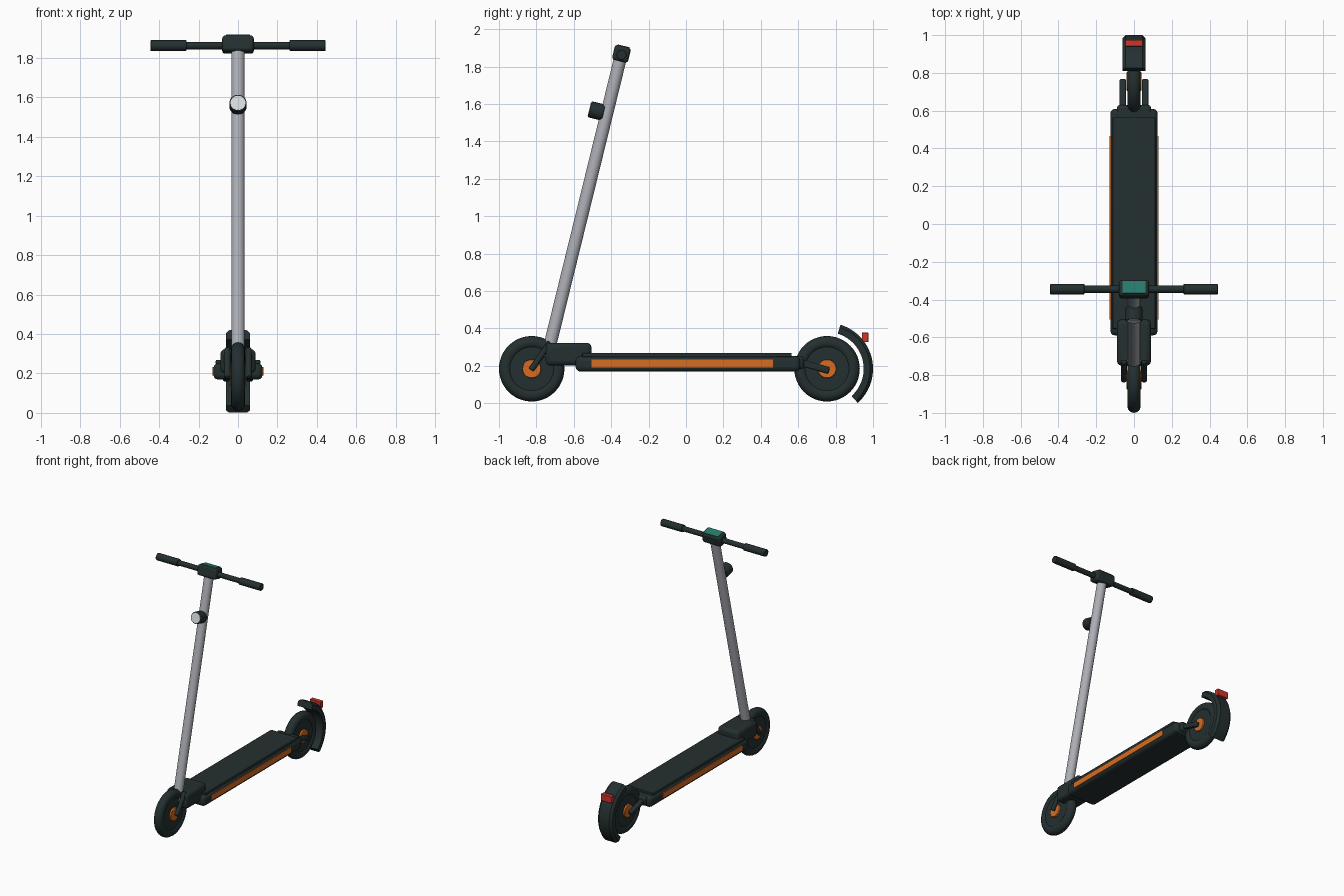
import bpy, bmesh, math
from mathutils import Vector, Matrix

cube = bpy.data.objects.get("Cube")
if cube:
    bpy.data.objects.remove(cube, do_unlink=True)


def material(name, rgb):
    m = bpy.data.materials.new(name)
    m.use_nodes = True
    color = (*rgb, 1)
    m.diffuse_color = color
    bsdf = next(n for n in m.node_tree.nodes if n.type == 'BSDF_PRINCIPLED')
    bsdf.inputs["Base Color"].default_value = color
    return m


DARK = material("charcoal", (0.018, 0.029, 0.029))
ORANGE = material("orange", (0.68, 0.15, 0.016))
SILVER = material("silver", (0.42, 0.43, 0.47))
LENS = material("lens white", (0.68, 0.72, 0.74))
GREEN = material("screen green", (0.02, 0.20, 0.15))
RED = material("red", (0.62, 0.035, 0.025))


def finish(name, bm, mat, bevel=0, segments=2):
    bmesh.ops.recalc_face_normals(bm, faces=bm.faces)
    mesh = bpy.data.meshes.new(name)
    bm.to_mesh(mesh)
    bm.free()
    mesh.materials.append(mat)
    obj = bpy.data.objects.new(name, mesh)
    bpy.context.collection.objects.link(obj)
    if bevel:
        mod = obj.modifiers.new("Bevel", 'BEVEL')
        mod.width, mod.segments = bevel, segments
        mod.limit_method, mod.angle_limit = 'ANGLE', math.radians(40)
    bpy.ops.object.select_all(action='DESELECT')
    obj.select_set(True)
    bpy.context.view_layer.objects.active = obj
    bpy.ops.object.shade_smooth_by_angle(angle=math.radians(35))
    return obj


def box(name, center, size, mat, bevel=0, tilt=0.0, segments=2):
    bm = bmesh.new()
    bmesh.ops.create_cube(bm, size=1)
    bmesh.ops.scale(bm, vec=size, verts=bm.verts)
    bmesh.ops.transform(bm, verts=bm.verts, matrix=Matrix.Translation(center)
                        @ Matrix.Rotation(tilt, 4, 'X'))
    return finish(name, bm, mat, bevel, segments)


def rod(name, a, b, radius, mat, bevel=0, sides=32):
    a, b = Vector(a), Vector(b)
    bm = bmesh.new()
    bmesh.ops.create_cone(bm, cap_ends=True, segments=sides, radius1=radius,
                          radius2=radius, depth=(b - a).length)
    turn = (b - a).to_track_quat('Z', 'Y').to_matrix().to_4x4()
    bmesh.ops.transform(bm, verts=bm.verts, matrix=Matrix.Translation((a + b) / 2) @ turn)
    return finish(name, bm, mat, bevel)


def tyre(name, center, major, minor):
    bm = bmesh.new()
    ring = [bm.verts.new((minor * math.cos(t), 0, major + minor * math.sin(t)))
            for t in (math.tau * i / 16 for i in range(16))]
    edges = [bm.edges.new((ring[i - 1], ring[i])) for i in range(16)]
    bmesh.ops.spin(bm, geom=ring + edges, cent=(0, 0, 0), axis=(1, 0, 0),
                   angle=math.tau, steps=48, use_merge=True)
    bmesh.ops.remove_doubles(bm, verts=bm.verts, dist=1e-5)
    bmesh.ops.translate(bm, verts=bm.verts, vec=center)
    return finish(name, bm, DARK)


# Wheels: tyre, rim disc and orange hub
WHEEL_Z = 0.184
FRONT, REAR = -0.825, 0.754
for label, y in (("front", FRONT), ("rear", REAR)):
    tyre(label + "_tyre", (0, y, WHEEL_Z), 0.14, 0.035)
    for part, r, half, mat in (("rim", 0.128, 0.026, DARK), ("hub", 0.05, 0.039, ORANGE)):
        rod(f"{label}_{part}", (-half, y, WHEEL_Z), (half, y, WHEEL_Z), r, mat, 0.003)

# Deck with raised grip mat, side stripes and rear bracket
box("deck", (0, 0.01, 0.21), (0.25, 1.2, 0.082), DARK, 0.025, segments=3)
box("deck_mat", (0, 0.005, 0.257), (0.226, 1.12, 0.022), DARK, 0.004)
box("rear_bracket", (0, 0.575, 0.217), (0.18, 0.11, 0.07), DARK, 0.015)
for side in (-1, 1):
    box("side_stripe", (side * 0.1255, -0.02, 0.212), (0.006, 0.97, 0.043), ORANGE)

# Neck block joining the deck and the stem
box("neck_block", (0, -0.628, 0.262), (0.18, 0.245, 0.122), DARK, 0.025, segments=3)

# Fork arms holding both wheels
for side in (-1, 1):
    x = side * 0.054
    rod("front_fork_arm", (x, -0.725, 0.325), (x, FRONT - 0.003, 0.178), 0.016, DARK, 0.004, 16)
    start, end = Vector((0, 0.56, 0.232)), Vector((0, 0.765, 0.174))
    slope = end - start
    mid = (start + end) / 2
    box("rear_fork_arm", (side * 0.059, mid.y, mid.z), (0.034, slope.length, 0.036),
        DARK, 0.008, math.atan2(slope.z, slope.y))

# Leaning stem
HEAD = Vector((0, -0.345, 1.868))
FOOT = Vector((0, -0.742, 0.25))
UP = (HEAD - FOOT).normalized()
LEAN = -math.atan2(UP.y, UP.z)
OUT = Vector((0, -UP.z, UP.y))
rod("stem", FOOT, HEAD, 0.034, SILVER)

# Handlebar, grips and display
rod("handlebar", (-0.3, HEAD.y, 1.863), (0.3, HEAD.y, 1.863), 0.019, DARK)
for side in (-1, 1):
    rod("grip", (side * 0.262, HEAD.y, 1.863), (side * 0.444, HEAD.y, 1.863), 0.027, DARK, 0.003)
box("display_housing", HEAD, (0.16, 0.088, 0.082), DARK, 0.016, LEAN, 3)
box("display_screen", HEAD + UP * 0.041, (0.124, 0.066, 0.006), GREEN, 0, LEAN)

# Headlight on the stem
LAMP = Vector((0, -0.484, 1.564))
rod("headlight", LAMP - OUT * 0.045, LAMP + OUT * 0.031, 0.044, DARK, 0.005)
rod("headlight_lens", LAMP + OUT * 0.028, LAMP + OUT * 0.034, 0.038, LENS)

# Rear fender: thick arc around the rear wheel
bm = bmesh.new()
rings = []
STEPS = 24
for i in range(STEPS + 1):
    t = math.radians(-48 + 121 * i / STEPS)
    rings.append([bm.verts.new((x, REAR + r * math.cos(t), WHEEL_Z + r * math.sin(t)))
                  for x, r in ((-0.062, 0.196), (0.062, 0.196), (0.062, 0.23),
                               (0.044, 0.246), (-0.044, 0.246), (-0.062, 0.23))])
for a, b in zip(rings, rings[1:]):
    for k in range(6):
        bm.faces.new((a[k - 1], a[k], b[k], b[k - 1]))
bm.faces.new(rings[0])
bm.faces.new(rings[-1])
finish("rear_fender", bm, DARK)

# Tail light
box("tail_light", (0, 0.958, 0.352), (0.092, 0.034, 0.05), RED, 0.002)
